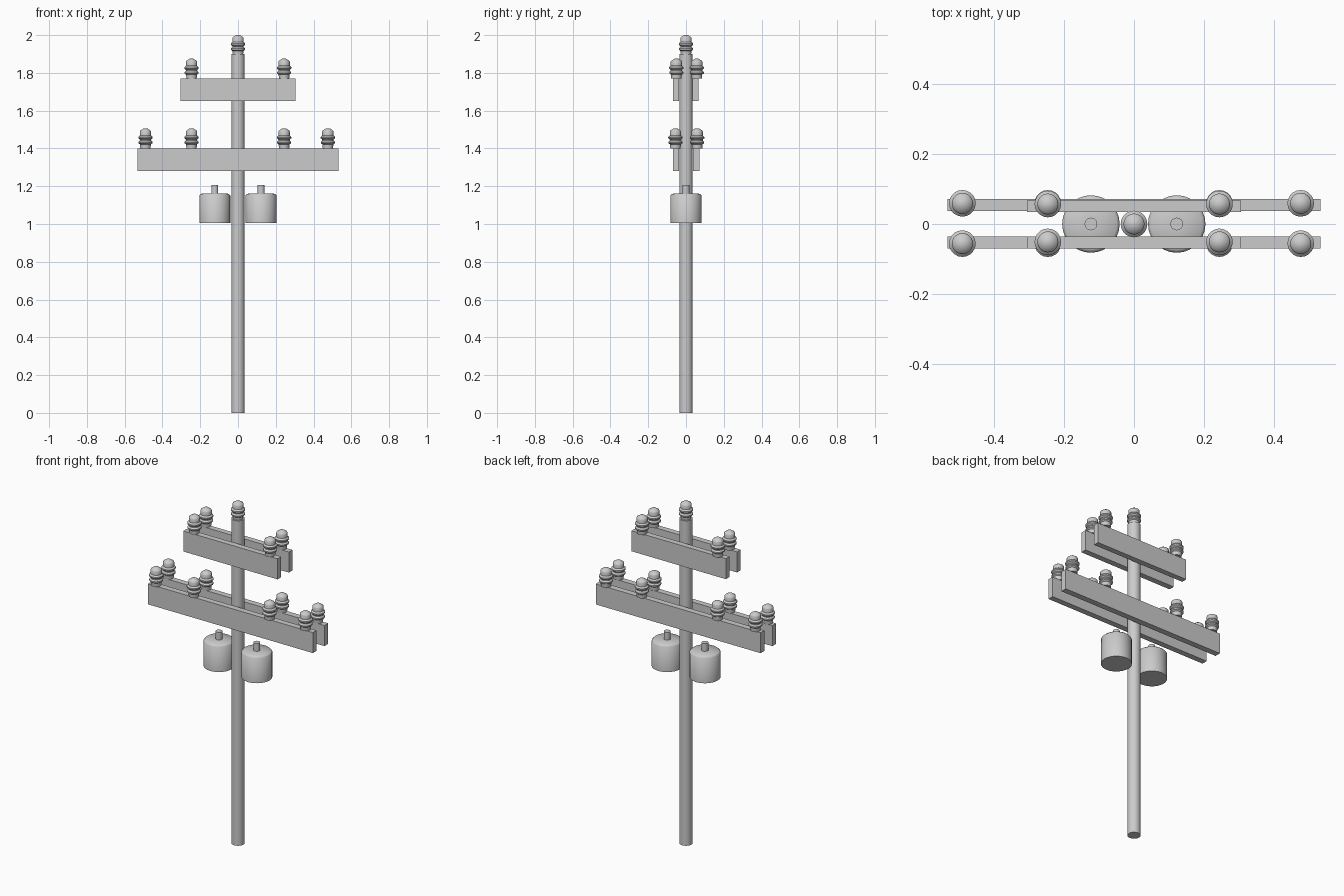
import bpy, bmesh, math

if "Cube" in bpy.data.objects:
    bpy.data.objects.remove(bpy.data.objects["Cube"])


def lathe(name, profile, loc, sides, angle=40):
    """Closed solid of revolution about z from (radius, height) points."""
    bm = bmesh.new()
    rings = []
    for r, z in profile:
        rings.append([bm.verts.new((r * math.cos(2 * math.pi * i / sides),
                                    r * math.sin(2 * math.pi * i / sides), z))
                      for i in range(sides)])
    for a, b in zip(rings, rings[1:]):
        for i in range(sides):
            j = (i + 1) % sides
            bm.faces.new((a[i], a[j], b[j], b[i]))
    bm.faces.new(rings[0][::-1])
    bm.faces.new(rings[-1])
    me = bpy.data.meshes.new(name)
    bm.to_mesh(me)
    bm.free()
    ob = bpy.data.objects.new(name, me)
    ob.location = loc
    bpy.context.collection.objects.link(ob)
    bpy.ops.object.select_all(action='DESELECT')
    ob.select_set(True)
    bpy.context.view_layer.objects.active = ob
    bpy.ops.object.shade_smooth_by_angle(angle=math.radians(angle))
    return ob


def box(name, x, y0, y1, z0, z1):
    bpy.ops.mesh.primitive_cube_add(size=1, location=(0, (y0 + y1) / 2, (z0 + z1) / 2))
    ob = bpy.context.object
    ob.name = name
    ob.scale = (2 * x, y1 - y0, z1 - z0)
    bpy.ops.object.transform_apply(location=False, rotation=False, scale=True)


# Ribbed insulator profile
INSULATOR = [(0.027, 0), (0.029, 0.022), (0.037, 0.028), (0.037, 0.035),
             (0.030, 0.043), (0.030, 0.047), (0.038, 0.054), (0.038, 0.061),
             (0.030, 0.069), (0.030, 0.090), (0.027, 0.095), (0.010, 0.106)]


def insulator(name, x, y, z):
    lathe(name, INSULATOR, (x, y, z), 20)


# Pole with its top insulator
lathe("pole", [(0.035, 0), (0.035, 1.9)], (0, 0, 0), 20)
insulator("top_insulator", 0, 0, 1.894)

# Paired crossarms
box("upper_arm_front", 0.305, -0.070, -0.036, 1.65, 1.77)
box("upper_arm_back", 0.305, 0.034, 0.067, 1.65, 1.77)
box("lower_arm_front", 0.533, -0.070, -0.036, 1.28, 1.40)
box("lower_arm_back", 0.533, 0.037, 0.072, 1.28, 1.40)

# Insulators along the crossarms
for side, yu, yl in (("front", -0.051, -0.056), ("back", 0.057, 0.059)):
    for x in (-0.246, 0.244):
        insulator("upper_insulator_" + side, x, yu, 1.769)
    for x in (-0.49, -0.246, 0.244, 0.476):
        insulator("lower_insulator_" + side, x, yl, 1.40)

# Transformer cans with a stub on top
CAN = [(0.082, 1.005), (0.082, 1.152), (0.074, 1.16), (0.018, 1.162), (0.018, 1.207)]
for side, x in (("left", -0.123), ("right", 0.122)):
    lathe("transformer_" + side, CAN, (x, 0, 0), 28, 60)
